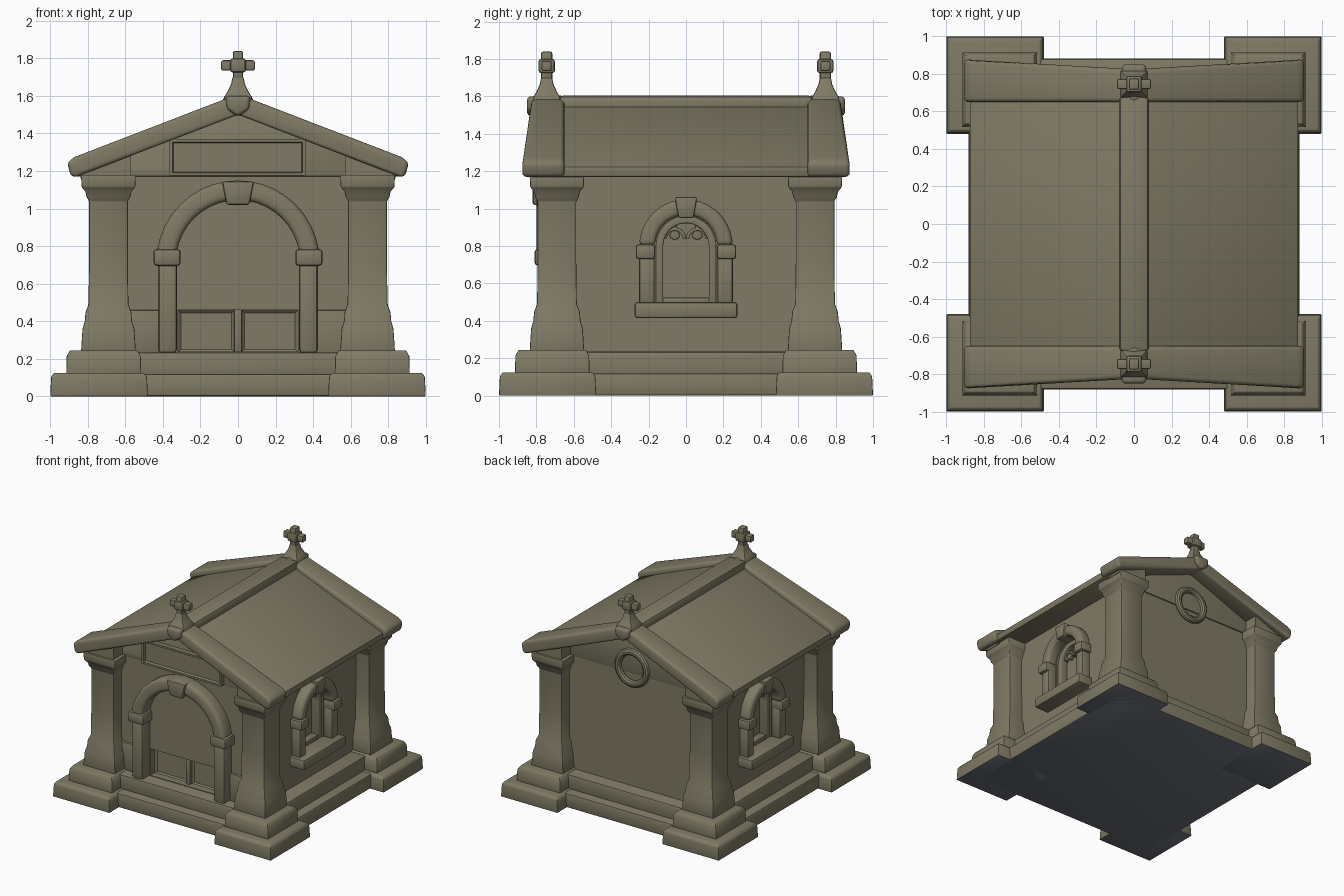
import bpy, bmesh, math
from mathutils import Matrix

if "Cube" in bpy.data.objects:
    bpy.data.objects.remove(bpy.data.objects["Cube"])


def material(name, rgb):
    m = bpy.data.materials.new(name)
    m.diffuse_color = (*rgb, 1)
    m.use_nodes = True
    m.node_tree.nodes["Principled BSDF"].inputs["Base Color"].default_value = m.diffuse_color
    return m


STONE = material("weathered_stone", (0.215, 0.195, 0.130))
SLATE = material("slate_underside", (0.150, 0.160, 0.185))
IDENT = Matrix.Identity(4)


def finish(name, bm, bevel=0.0, seg=2, M=IDENT):
    """Bevel the hard edges, place the part and make it an object."""
    bmesh.ops.recalc_face_normals(bm, faces=bm.faces)
    if bevel:
        hard = [e for e in bm.edges if len(e.link_faces) == 2
                and e.calc_face_angle(0) > math.radians(32)]
        bmesh.ops.bevel(bm, geom=hard, offset=bevel, segments=seg,
                        profile=0.5, affect='EDGES', clamp_overlap=True)
    bm.transform(M)
    me = bpy.data.meshes.new(name)
    bm.to_mesh(me)
    bm.free()
    me.materials.append(STONE)
    ob = bpy.data.objects.new(name, me)
    bpy.context.collection.objects.link(ob)
    return ob


def prism(name, pts, y0, y1, bevel=0.0, seg=2, M=IDENT):
    """Extrude an x-z outline along y; y0 may depend on x."""
    bm = bmesh.new()
    front = y0 if callable(y0) else (lambda x: y0)
    a = [bm.verts.new((x, front(x), z)) for x, z in pts]
    b = [bm.verts.new((x, y1, z)) for x, z in pts]
    bm.faces.new(a)
    bm.faces.new(b[::-1])
    n = len(pts)
    for i in range(n):
        j = (i + 1) % n
        bm.faces.new((a[i], b[i], b[j], a[j]))
    return finish(name, bm, bevel, seg, M)


def box(name, x0, x1, y0, y1, z0, z1, bevel=0.01, M=IDENT):
    return prism(name, [(x0, z0), (x1, z0), (x1, z1), (x0, z1)], y0, y1, bevel, 2, M)


def square_stack(name, profile, cx, cy, bevel=0.008):
    """Square lathe: profile is a list of (z, half width)."""
    bm = bmesh.new()
    rings = [[bm.verts.new((cx + sx * h, cy + sy * h, z))
              for sx, sy in ((-1, -1), (1, -1), (1, 1), (-1, 1))] for z, h in profile]
    bm.faces.new(rings[0])
    bm.faces.new(rings[-1])
    for r, s in zip(rings, rings[1:]):
        for i in range(4):
            j = (i + 1) % 4
            bm.faces.new((r[i], r[j], s[j], s[i]))
    return finish(name, bm, bevel)


def arc(r, z, n=20, cx=0.0):
    return [(cx + r * math.cos(math.pi * i / n), z + r * math.sin(math.pi * i / n))
            for i in range(n + 1)]


def arch_ring(name, r_in, r_out, z, y0, y1, bevel, M=IDENT, foot=None, cx=0.0):
    """Half ring, with straight legs down to foot if given."""
    outer, inner = arc(r_out, z, cx=cx), arc(r_in, z, cx=cx)[::-1]
    if foot is not None:
        outer = [(cx + r_out, foot)] + outer + [(cx - r_out, foot)]
        inner = [(cx - r_in, foot)] + inner + [(cx + r_in, foot)]
    return prism(name, outer + inner, y0, y1, bevel, 3, M)


def cut(target, cutter):
    cutter.hide_render = True
    mod = target.modifiers.new("cut", 'BOOLEAN')
    mod.operation, mod.solver, mod.object = 'DIFFERENCE', 'EXACT', cutter
    bpy.context.view_layer.objects.active = target
    bpy.ops.object.modifier_apply(modifier=mod.name)
    bpy.data.objects.remove(cutter)


CORNERS = [(sx, sy) for sx in (-1, 1) for sy in (-1, 1)]
SIDES = {"right": Matrix.Rotation(math.pi / 2, 4, 'Z'),
         "left": Matrix.Rotation(-math.pi / 2, 4, 'Z')}

# Stepped base
base = [box("base_slab", -.88, .88, -.88, .88, 0, .12, .015),
        box("upper_slab", -.80, .80, -.80, .80, .10, .235, .015)]
for sx, sy in CORNERS:
    base.append(square_stack("corner_pad", [(0, .26), (.105, .255), (.125, .24)],
                             sx * .74, sy * .74, .006))
    square_stack("corner_step", [(.11, .2), (.215, .197), (.245, .18)], sx * .715, sy * .715, .006)
    # Corner pillars with flared foot and capital
    square_stack("corner_pillar",
                 [(.235, .146), (.36, .138), (.40, .126), (.45, .122), (.49, .106), (.72, .103),
                  (1.04, .103), (1.06, .116), (1.09, .122), (1.115, .143), (1.18, .146)],
                 sx * .69, sy * .69, .006)
    # Shoulder between capital and roof
    ys = sorted((sy * .66, sy * .82))
    prism("gable_shoulder", [(sx * .57, 1.16), (sx * .84, 1.16), (sx * .84, 1.2), (sx * .57, 1.31)],
          ys[0], ys[1])

# Walls, with window niches and the low door recess cut in
walls = prism("walls", [(-.67, .2), (.67, .2), (.67, 1.26), (0, 1.52), (-.67, 1.26)], -.69, .69)
niche = [(.16, .48)] + arc(.16, .80) + [(-.16, .48)]
for side, M in SIDES.items():
    cut(walls, prism("niche_cutter", niche, -.8, -.59, M=M))
cut(walls, box("door_cutter", -.32, .32, -.8, -.60, .24, .46, 0))

# Roof
prism("roof", [(-.87, 1.17), (.87, 1.17), (.875, 1.225), (0, 1.575), (-.875, 1.225)],
      -.70, .70, .01)
box("ridge_cap", -.08, .08, -.68, .68, 1.52, 1.605, .025)
chevron = [(0, 1.61), (.87, 1.275), (.91, 1.245), (.89, 1.17), (.86, 1.17), (0, 1.50),
           (-.86, 1.17), (-.89, 1.17), (-.91, 1.245), (-.87, 1.275)]
for name, M in (("front", IDENT), ("back", Matrix.Rotation(math.pi, 4, 'Z'))):
    prism(name + "_roof_rim", chevron, lambda x: -.82 - .055 * min(1, abs(x) / .6), -.65,
          .022, 3, M)
    # Finial: boss, pedestal and cross
    cy = -.745 if name == "front" else .745
    square_stack(name + "_finial_pedestal",
                 [(1.50, .045), (1.55, .075), (1.60, .07), (1.625, .055), (1.665, .036), (1.70, .03)],
                 0, cy, .008)
    box(name + "_cross_post", -.027, .027, cy - .03, cy + .03, 1.66, 1.84, .01)
    box(name + "_cross_arms", -.09, .09, cy - .027, cy + .027, 1.735, 1.79, .01)
    box(name + "_cross_hub", -.042, .042, cy - .044, cy + .044, 1.725, 1.80, .014)
    prism(name + "_apex_boss", [(-.065, 1.60), (-.06, 1.53), (0, 1.49), (.06, 1.53), (.065, 1.60)],
          -.85, -.78, .02, 3, M)

# Doorway: pilasters, imposts, arch, keystone
arch_ring("door_arch", .33, .435, .715, -.80, -.67, .03)
prism("door_keystone", [(-.06, 1.02), (.06, 1.02), (.085, 1.145), (-.085, 1.145)],
      -.82, -.67, .012)
for s in (-1, 1):
    def span(a, b):
        return sorted((s * a, s * b))
    box("door_pilaster", *span(.325, .425), -.79, -.67, .23, .72, .02)
    box("door_impost", *span(.305, .45), -.81, -.67, .695, .785, .018)
    box("door_plinth", *span(.40, .60), -.71, -.66, .23, .46, .006)
    # Door leaf with sunken panel
    leaf = prism("door_leaf", [(s * .018, .235), (s * .32, .235), (s * .32, .46), (s * .018, .46)],
                 -.635, -.59)
    bm = bmesh.new()
    bm.from_mesh(leaf.data)
    face = min(bm.faces, key=lambda f: f.calc_center_median().y)
    bmesh.ops.inset_region(bm, faces=[face], thickness=.022, depth=-.015)
    bm.to_mesh(leaf.data)
    bm.free()
box("door_mullion", -.02, .02, -.66, -.59, .235, .465, .006)

# Framed name panel, left blank
panel = box("gable_panel", -.365, .36, -.74, -.68, 1.175, 1.37, 0)
bm = bmesh.new()
bm.from_mesh(panel.data)
face = min(bm.faces, key=lambda f: f.calc_center_median().y)
bmesh.ops.inset_region(bm, faces=[face], thickness=.022, depth=0)
bmesh.ops.inset_region(bm, faces=[face], thickness=.008, depth=-.022)
bm.to_mesh(panel.data)
bm.free()

# Side windows
for side, M in SIDES.items():
    arch_ring(side + "_window_arch", .165, .25, .80, -.755, -.65, .025, M)
    prism(side + "_window_keystone", [(-.04, .95), (.04, .95), (.06, 1.062), (-.06, 1.062)],
          -.77, -.65, .01, 2, M)
    box(side + "_window_sill", -.275, .275, -.80, -.65, .415, .50, .015, M)
    arch_ring(side + "_window_frame", .122, .162, .80, -.655, -.585, .008, M, foot=.49)
    box(side + "_window_bottom_rail", -.14, .14, -.65, -.585, .49, .525, .006, M)
    for s in (-1, 1):
        x = sorted((s * .168, s * .25))
        box(side + "_window_jamb", x[0], x[1], -.745, -.65, .49, .75, .015, M)
        x = sorted((s * .165, s * .268))
        box(side + "_window_impost", x[0], x[1], -.77, -.65, .73, .81, .015, M)
        # Tracery
        arch_ring(side + "_window_tracery", .042, .06, .84, -.63, -.585, .004, M, cx=s * .06)
        prism(side + "_tracery_cusp", [(s * .03, .85), (s * .06, .83), (s * .09, .85), (s * .06, .93)],
              -.62, -.585, .004, 2, M)

# Back roundel
bm = bmesh.new()
N, K, R, r = 32, 10, .13, .028
ring = [[bm.verts.new(((R + r * math.cos(b)) * math.cos(a), .70 + r * math.sin(b),
                       1.22 + (R + r * math.cos(b)) * math.sin(a)))
         for b in (2 * math.pi * k / K for k in range(K))]
        for a in (2 * math.pi * i / N for i in range(N))]
for i in range(N):
    for k in range(K):
        p, q, l = ring[i], ring[(i + 1) % N], (k + 1) % K
        bm.faces.new((p[k], q[k], q[l], p[l]))
finish("back_roundel", bm)

# Dark underside
for ob in base:
    ob.data.materials.append(SLATE)
    for f in ob.data.polygons:
        if f.normal.z < -.9 and f.center.z < .01:
            f.material_index = 1

# Smooth shading with crisp edges
for ob in bpy.context.scene.objects:
    ob.select_set(True)
bpy.context.view_layer.objects.active = walls
bpy.ops.object.shade_smooth_by_angle(angle=math.radians(35))
